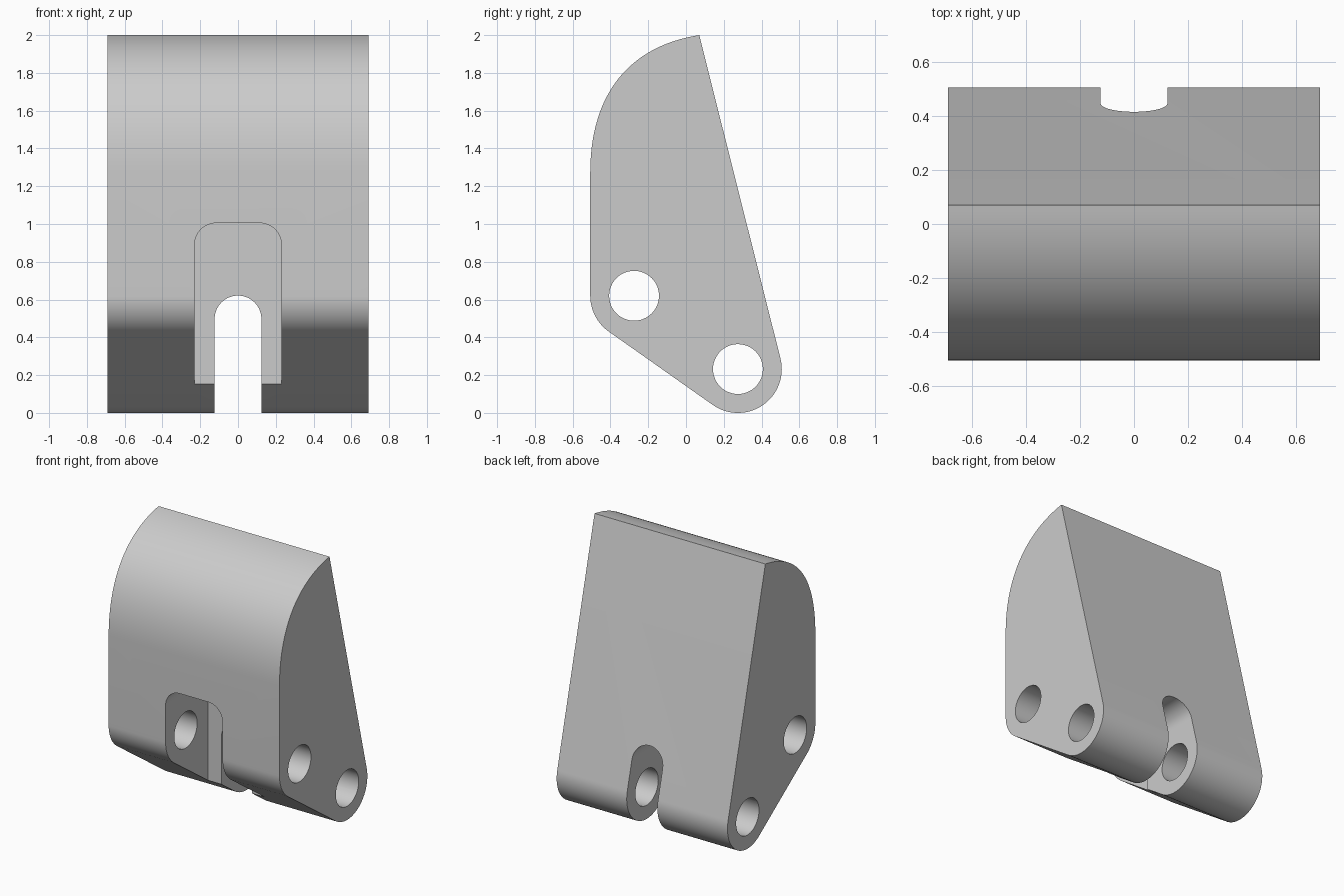
import bpy
import bmesh
from math import sin, cos, pi, radians, atan2, acos, hypot
from mathutils import Vector
from mathutils.geometry import interpolate_bezier

cube = bpy.data.objects.get("Cube")
if cube:
    bpy.data.objects.remove(cube, do_unlink=True)

HALF_WIDTH = 0.69
PIN_RADIUS = 0.132
END_RADIUS = 0.232
FRONT_PIN = (-0.275, 0.62)
BACK_PIN = (0.275, END_RADIUS)
TIP = (0.07, 2.0)

grey = bpy.data.materials.new("plain grey")
grey.use_nodes = True
grey.diffuse_color = (0.6, 0.6, 0.6, 1)
grey.node_tree.nodes["Principled BSDF"].inputs["Base Color"].default_value = (0.6, 0.6, 0.6, 1)


def arc(centre, radius, start, end, steps):
    """Points along a circular arc, angles in radians."""
    angles = [start + (end - start) * i / steps for i in range(steps + 1)]
    return [(centre[0] + radius * cos(a), centre[1] + radius * sin(a)) for a in angles]


def prism(name, outline, axis, low, high):
    """Extrude a flat outline along x (outline is y, z) or y (outline is x, z)."""
    def place(p, depth):
        return (depth, p[0], p[1]) if axis == "x" else (p[0], depth, p[1])
    bm = bmesh.new()
    face = bm.faces.new([bm.verts.new(place(p, low)) for p in outline])
    top = bmesh.ops.extrude_face_region(bm, geom=[face])["geom"]
    shift = Vector(place((0, 0), high - low))
    bmesh.ops.translate(bm, vec=shift, verts=[v for v in top if isinstance(v, bmesh.types.BMVert)])
    bmesh.ops.recalc_face_normals(bm, faces=bm.faces)
    mesh = bpy.data.meshes.new(name)
    bm.to_mesh(mesh)
    bm.free()
    mesh.materials.append(grey)
    obj = bpy.data.objects.new(name, mesh)
    bpy.context.collection.objects.link(obj)
    return obj


# Side profile: two rounded pin ends, straight back, curved crown
dy, dz = TIP[0] - BACK_PIN[0], TIP[1] - BACK_PIN[1]
back_angle = atan2(dz, dy) - acos(END_RADIUS / hypot(dy, dz))
base_angle = atan2(BACK_PIN[1] - FRONT_PIN[1], BACK_PIN[0] - FRONT_PIN[0]) - pi / 2
crown = interpolate_bezier(Vector((-0.507, 1.27)), Vector((-0.507, 1.71)),
                           Vector((-0.28, 1.945)), Vector(TIP), 40)
profile = arc(FRONT_PIN, END_RADIUS, -pi, base_angle, 16)
profile += arc(BACK_PIN, END_RADIUS, base_angle, back_angle, 36)
profile += [(p[0], p[1]) for p in reversed(crown)]
body = prism("wedge_body", profile, "x", -HALF_WIDTH, HALF_WIDTH)

# Front pocket with rounded top corners
pocket = [(-0.23, -0.2), (0.23, -0.2)]
pocket += arc((0.115, 0.89), 0.115, 0, pi / 2, 12)
pocket += arc((-0.115, 0.89), 0.115, pi / 2, pi, 12)
cutters = [prism("pocket_cutter", pocket, "y", -1, -0.015)]

# Round-topped slot from front to back
slot = [(-0.124, -0.2), (0.124, -0.2)] + arc((0, 0.497), 0.124, 0, pi, 32)
cutters.append(prism("slot_cutter", slot, "y", -1.1, 1.1))

# Pin holes across the whole width
for label, centre in (("front", FRONT_PIN), ("back", BACK_PIN)):
    ring = arc(centre, PIN_RADIUS, 0, 2 * pi, 48)[:-1]
    cutters.append(prism(label + "_pin_cutter", ring, "x", -1, 1))

for cutter in cutters:
    cut = body.modifiers.new(cutter.name, "BOOLEAN")
    cut.operation = "DIFFERENCE"
    cut.solver = "EXACT"
    cut.object = cutter

# Bake the cuts, then drop the cutters
bpy.context.view_layer.update()
evaluated = body.evaluated_get(bpy.context.evaluated_depsgraph_get())
body.data = bpy.data.meshes.new_from_object(evaluated)
body.modifiers.clear()
for cutter in cutters:
    bpy.data.objects.remove(cutter, do_unlink=True)

bpy.ops.object.select_all(action="DESELECT")
body.select_set(True)
bpy.context.view_layer.objects.active = body
bpy.ops.object.shade_smooth_by_angle(angle=radians(30))
